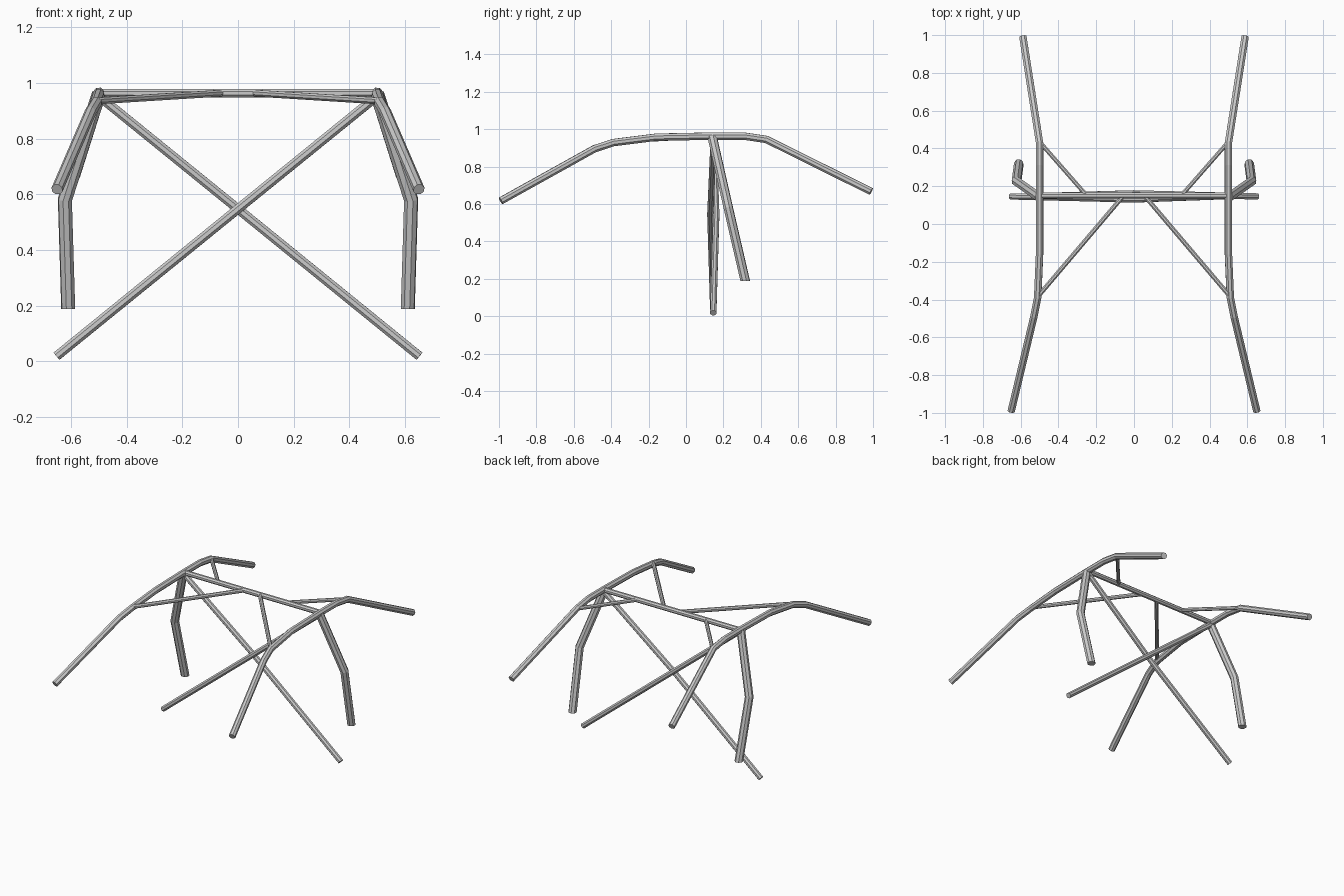
import bpy, bmesh
from math import cos, sin, tau
from mathutils import Vector

if "Cube" in bpy.data.objects:
    bpy.data.objects.remove(bpy.data.objects["Cube"])


def tube(name, points, radius, sides=8, phase=0.5, end_normal=None):
    """Closed flat-faced tube with mitred bends along a path."""
    pts = [Vector(p) for p in points]
    dirs = [(b - a).normalized() for a, b in zip(pts, pts[1:])]
    d = dirs[0]
    side = Vector((0, 0, 1)).cross(d).normalized()
    up = d.cross(side)
    ring = [pts[0] + radius * (cos(a) * side + sin(a) * up)
            for a in (tau * (i + phase) / sides for i in range(sides))]
    bm = bmesh.new()
    rows = [[bm.verts.new(v) for v in ring]]
    for i, d in enumerate(dirs):
        p = pts[i + 1]
        if i + 1 < len(dirs):
            n = d + dirs[i + 1]
        else:
            n = Vector(end_normal) if end_normal else d
        # slide the ring along the segment onto the mitre plane
        ring = [v + d * ((p - v).dot(n) / d.dot(n)) for v in ring]
        rows.append([bm.verts.new(v) for v in ring])
    for a, b in zip(rows, rows[1:]):
        for i in range(sides):
            j = (i + 1) % sides
            bm.faces.new((a[i], a[j], b[j], b[i]))
    bm.faces.new(rows[0])
    bm.faces.new(rows[-1])
    bmesh.ops.recalc_face_normals(bm, faces=bm.faces)
    mesh = bpy.data.meshes.new(name)
    bm.to_mesh(mesh)
    bm.free()
    obj = bpy.data.objects.new(name, mesh)
    bpy.context.collection.objects.link(obj)
    return obj


# Paths for one side, mirrored below
RAIL = [(0.65, -0.99, 0.617), (0.53, -0.49, 0.895), (0.51, -0.39, 0.928),
        (0.50, -0.16, 0.957), (0.50, 0.14, 0.963), (0.50, 0.31, 0.963),
        (0.50, 0.43, 0.945), (0.588, 0.99, 0.667)]
LEG = [(0.50, 0.14, 0.96), (0.622, 0.226, 0.58), (0.61, 0.317, 0.187)]
FRONT_BRACE = [(0.51, -0.385, 0.935), (0.06, 0.145, 0.963)]
REAR_BRACE = [(0.50, 0.435, 0.945), (0.25, 0.15, 0.963)]

for label, s in (("right", 1), ("left", -1)):
    def flip(path):
        return [(s * x, y, z) for x, y, z in path]
    tube("side_rail_" + label, flip(RAIL), 0.021)
    tube("door_leg_" + label, flip(LEG), 0.026, end_normal=(0, 0, -1))
    tube("front_roof_brace_" + label, flip(FRONT_BRACE), 0.013)
    tube("rear_roof_brace_" + label, flip(REAR_BRACE), 0.012)
    # Diagonals bow apart where they cross
    tube("cross_diagonal_" + label,
         flip([(-0.652, 0.146, 0.018), (0, 0.146 - s * 0.016, 0.547),
               (0.497, 0.148, 0.95)]), 0.018)

# Roof crossbar between the rails
tube("roof_crossbar", [(-0.5, 0.15, 0.963), (0.5, 0.15, 0.963)], 0.017)
